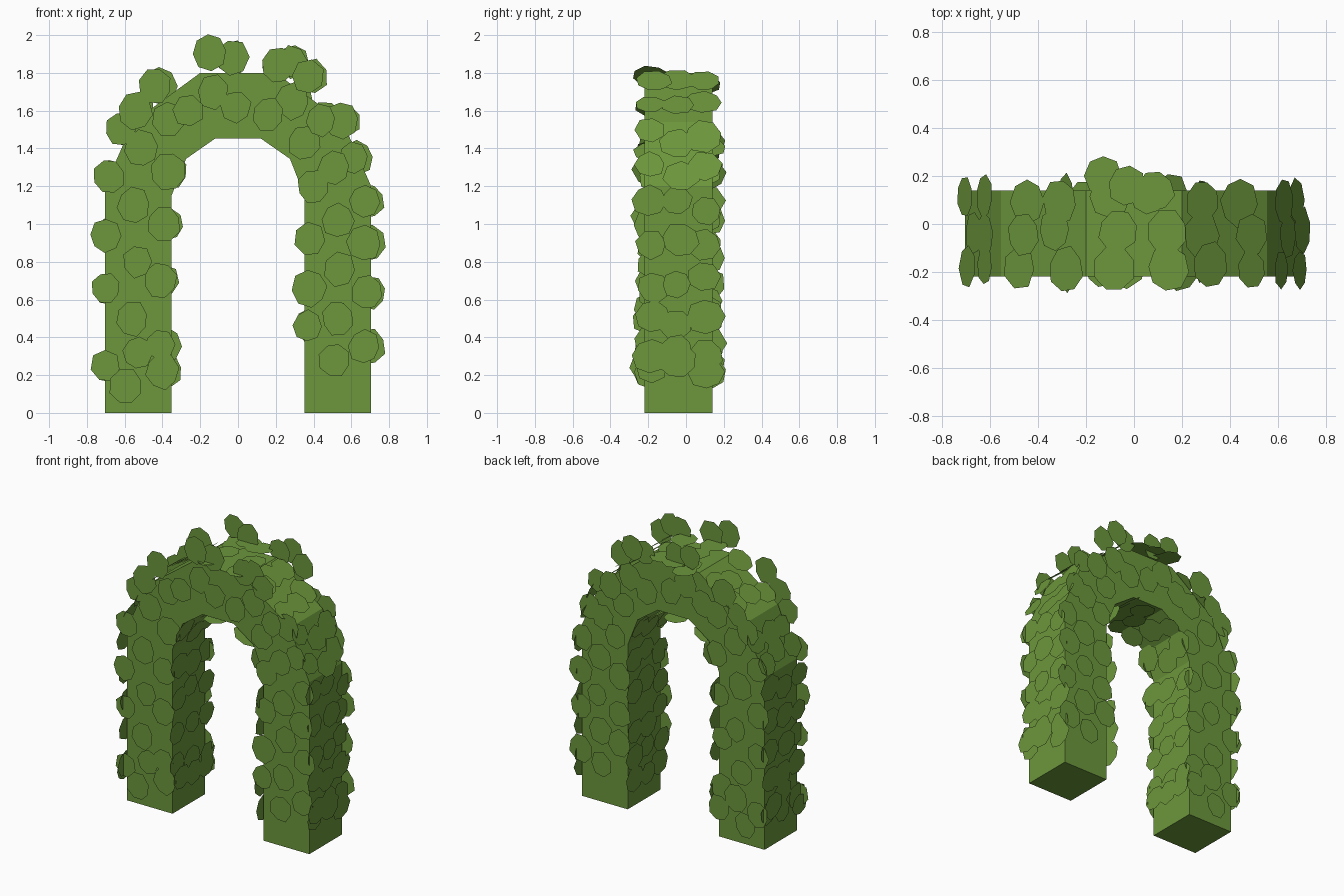
import bpy, bmesh, math, random
from mathutils import Vector

if "Cube" in bpy.data.objects:
    bpy.data.objects.remove(bpy.data.objects["Cube"])

random.seed(7)
green = bpy.data.materials.new("leaf green")
green.diffuse_color = (0.15, 0.31, 0.045, 1)
green.use_nodes = True
green.node_tree.nodes["Principled BSDF"].inputs["Base Color"].default_value = green.diffuse_color

Y0, Y1 = -0.22, 0.14  # front and back of the hedge core
half_out = [(0.705, 0), (0.705, 1.2), (0.555, 1.54), (0.2, 1.8)]
half_in = [(0.352, 0), (0.352, 1.15), (0.275, 1.345), (0.12, 1.453)]


def full(half):
    """Left foot, over the top, to right foot."""
    return [(-x, z) for x, z in half] + half[::-1]


outer, inner = full(half_out), full(half_in)


def finish(bm, name):
    me = bpy.data.meshes.new(name)
    bm.to_mesh(me)
    bm.free()
    me.materials.append(green)
    ob = bpy.data.objects.new(name, me)
    bpy.context.collection.objects.link(ob)
    return ob


# Solid hedge arch
bm = bmesh.new()
face = bm.faces.new([bm.verts.new((x, Y0, z)) for x, z in outer + inner[::-1]])
ext = bmesh.ops.extrude_face_region(bm, geom=[face])
for v in ext["geom"]:
    if isinstance(v, bmesh.types.BMVert):
        v.co.y = Y1
bmesh.ops.recalc_face_normals(bm, faces=bm.faces)
finish(bm, "hedge_arch")


def leaf(bm, centre, u, v, n, r):
    """One flat, slightly irregular leaf card facing n."""
    sides = random.choice((7, 8, 8))
    turn = random.uniform(0, 6.28)
    c = centre + n * (random.choice((0.016, 0.034)) + random.uniform(0, 0.004))
    pts = []
    for i in range(sides):
        a = turn + i * math.tau / sides
        k = r * random.uniform(0.9, 1.04)
        pts.append(bm.verts.new(c + u * k * 0.92 * math.cos(a) + v * k * math.sin(a)))
    f = bm.faces.new(pts)
    f.normal_update()
    if f.normal.dot(n) < 0:
        f.normal_flip()


# Leaves on front and back: those along the outline, then the filling ones
edge = [(-.69, .25), (-.69, .66), (-.69, .94), (-.67, 1.25), (-.61, 1.5),
        (-.53, 1.6), (-.43, 1.73), (-.15, 1.91), (-.03, 1.88), (.21, 1.84),
        (.29, 1.86), (.38, 1.78), (.56, 1.55), (.62, 1.35), (.68, 1.12),
        (.68, .9), (.69, .64), (.68, .35), (-.39, .22), (-.4, .36), (-.4, .7),
        (-.38, 1.0), (-.36, 1.28), (.39, .92), (.39, .66), (.38, .46),
        (.36, 1.43), (.41, 1.2), (-.25, 1.6), (0, 1.62), (.17, 1.58)]
fill = [(-.58, .14), (-.52, .32), (-.55, .5), (-.52, .8), (-.54, 1.1),
        (-.5, 1.4), (-.36, 1.55), (-.12, 1.7), (.3, 1.65), (.45, 1.55),
        (.52, 1.3), (.54, 1.02), (.55, .76), (.54, .5), (.52, .28)]
for name, y, s in (("front_leaves", Y0, -1), ("back_leaves", Y1, 1)):
    bm = bmesh.new()
    for x, z in edge + fill:
        j = 0.012 * s
        leaf(bm, Vector((x + j * (z < 1.8), y, z)), Vector((1, 0, 0)),
             Vector((0, 0, 1)), Vector((0, s, 0)), random.uniform(.085, .105))
    finish(bm, name)


# Leaves wrapped along the outer and inner faces of the arch
def wrap(name, path, sign, step):
    bm = bmesh.new()
    Y = Vector((0, 1, 0))
    for (ax, az), (bx, bz) in zip(path, path[1:]):
        a, b = Vector((ax, 0, az)), Vector((bx, 0, bz))
        u = (b - a).normalized()
        n = Vector((-u.z, 0, u.x)) * sign
        count = max(1, round((b - a).length / step))
        for i in range(count):
            c = a.lerp(b, (i + 0.5) / count)
            if c.z < 0.2:
                c.z = 0.24
            for y in (-0.185, -0.04, 0.105):
                shift = u * random.uniform(-0.05, 0.05)
                p = c + shift + Y * (y + random.uniform(-0.015, 0.015))
                leaf(bm, p, u, Y, n, random.uniform(.08, .105))
    return bm


bm = wrap("outer_leaves", outer, 1, 0.21)
# Larger tufts overhanging the back of the crown
for x, y in ((-.13, .2), (-.03, .16), (.09, .14)):
    leaf(bm, Vector((x, y, 1.8)), Vector((1, 0, 0)), Vector((0, 1, 0)),
         Vector((0, 0, 1)), 0.088)
finish(bm, "outer_leaves")
finish(wrap("inner_leaves", inner, -1, 0.21), "inner_leaves")
